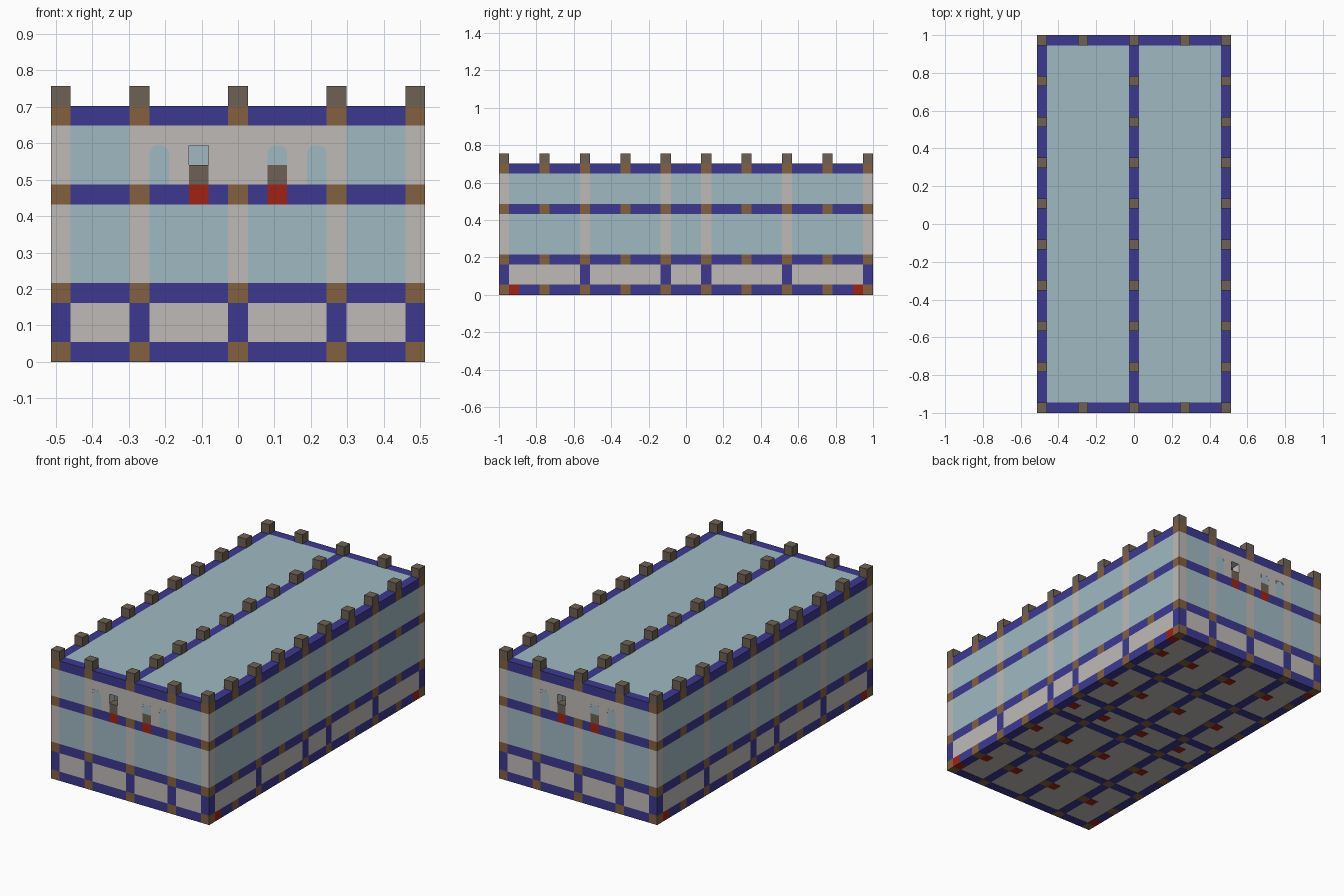
import bpy, bmesh, math

cube = bpy.data.objects.get("Cube")
if cube:
    bpy.data.objects.remove(cube)

U = 2 / 37                              # one building block
XS = [-9, -5, 0, 5, 9]                  # post positions across the front
YS = list(range(-18, 19, 4))            # post positions along the side
COLUMNS = [-10, -2, 2, 10]              # full-height side columns
FRONT, SIDE = -18, 9
BANDS = [0, 3, 8, 12]


def material(name, rgb):
    lin = [((c / 255 + 0.055) / 1.055) ** 2.4 for c in rgb] + [1]
    m = bpy.data.materials.new(name)
    m.use_nodes = True
    m.diffuse_color = lin
    m.node_tree.nodes["Principled BSDF"].inputs["Base Color"].default_value = lin
    return m


BLUE = material("deep blue", (60, 57, 144))
GLASS = material("pale blue", (160, 185, 194))
GREY = material("warm grey", (190, 186, 182))
BROWN = material("wood brown", (130, 97, 64))
STONE = material("dark stone", (110, 97, 83))
RED = material("red", (160, 34, 17))


def finish(name, bm, mat):
    bmesh.ops.recalc_face_normals(bm, faces=bm.faces)
    mesh = bpy.data.meshes.new(name)
    bm.to_mesh(mesh)
    bm.free()
    mesh.materials.append(mat)
    bpy.context.collection.objects.link(bpy.data.objects.new(name, mesh))


def blocks(name, mat, boxes, spin=True):
    """Boxes as inclusive block ranges (x, x, y, y, z, z), repeated by a half turn."""
    bm = bmesh.new()
    for x0, x1, y0, y1, z0, z1 in boxes:
        lo = (x0 - .5, y0 - .5, z0)
        hi = (x1 + .5, y1 + .5, z1 + 1)
        for s in ((1, -1) if spin else (1,)):
            verts = bmesh.ops.create_cube(bm, size=1)["verts"]
            for v in verts:
                p = [(hi[i] if v.co[i] > 0 else lo[i]) * U for i in range(3)]
                v.co = (p[0] * s, p[1] * s, p[2])
    finish(name, bm, mat)


def gaps(stops):
    """Block ranges left between neighbouring stops."""
    stops = sorted(stops)
    return [(a + 1, b - 1) for a, b in zip(stops, stops[1:]) if b - a > 1]


def front(x0, x1, z0, z1):
    return (x0, x1, FRONT, FRONT, z0, z1)


def side(y0, y1, z0, z1):
    return (SIDE, SIDE, y0, y1, z0, z1)


INNER_YS = YS[1:-1]

# End walls
blocks("end_wall_joints", BROWN, [front(x, x, z, z) for x in XS for z in BANDS])
blocks("end_wall_bands", BLUE, [front(a, b, z, z) for z in BANDS
       for a, b in gaps(XS + ([-2, 2] if z == 8 else []))])
blocks("end_wall_lower_posts", BLUE, [front(x, x, 1, 2) for x in XS])
blocks("end_wall_posts", GREY, [front(x, x, a, b) for x in XS for a, b in ((4, 7), (9, 11))])
blocks("end_wall_base_panels", GREY, [front(a, b, 1, 2) for a, b in gaps(XS)])
blocks("end_wall_glass", GLASS, [front(a, b, 4, 7) for a, b in gaps(XS)]
       + [front(a, b, 9, 11) for a, b in gaps(XS) if abs(a + b) > 8])
blocks("end_wall_upper_panels", GREY, [front(s * x, s * x, z, 11) for s in (-1, 1)
       for x, z in ((1, 9), (2, 11), (3, 9), (4, 11))])
blocks("window_panes", GLASS, [front(-4, -4, 9, 10), front(4, 4, 9, 10), front(2, 2, 10, 10)])
blocks("window_sills", STONE, [front(x, x, 9, 9) for x in (-2, 2)])
blocks("red_window_blocks", RED, [front(x, x, 8, 8) for x in (-2, 2)])

# Arch corners laid over the tops of the window panes
bm = bmesh.new()
r = 0.42
for turn in (1, -1):
    for cx in (-4, 2, 4):
        for s in (1, -1):
            outline = [(.5, 0)]
            for i in range(5):
                a = math.radians(90 - i * 22.5)
                outline.append((.5 - r + r * math.cos(a), -r + r * math.sin(a)))
            outline[0:1] = [(.5, -r), (.5, 0)]
            pts = [((cx + s * x) * U * turn, (FRONT - .515) * U * turn, (11 + z) * U)
                   for x, z in outline[:-1]]
            face = bm.faces.new([bm.verts.new(p) for p in pts])
            ext = bmesh.ops.extrude_face_region(bm, geom=[face])["geom"]
            for v in ext:
                if isinstance(v, bmesh.types.BMVert):
                    v.co.y += 0.003 * turn
finish("window_arch_corners", bm, GREY)

# Long side walls
blocks("side_wall_joints", BROWN, [side(y, y, z, z) for y in INNER_YS for z in BANDS])
blocks("side_wall_bands", BLUE, [side(a, b, z, z) for z in BANDS
       for a, b in gaps(YS + ([-17, 17] if z == 0 else []))])
blocks("side_wall_lower_posts", BLUE, [side(y, y, 1, 2) for y in COLUMNS])
blocks("side_wall_posts", GREY, [side(y, y, a, b) for y in COLUMNS for a, b in ((4, 7), (9, 11))])
bays = gaps(COLUMNS + [-18, 18])
blocks("side_wall_base_panels", GREY, [side(a, b, 1, 2) for a, b in bays])
blocks("side_wall_glass", GLASS, [side(a, b, c, d) for a, b in bays for c, d in ((4, 7), (9, 11))])
blocks("red_side_blocks", RED, [side(y, y, 0, 0) for y in (-17, 17)])

# Roof with central ridge
blocks("roof_glass", GLASS, [(1, 8, -17, 17, 12, 12)])
blocks("ridge_beam", BLUE, [(0, 0, a, b, 12, 12) for a, b in gaps(YS)], spin=False)
blocks("ridge_joints", BROWN, [(0, 0, y, y, 12, 12) for y in INNER_YS], spin=False)

# Merlons on the end walls, side walls and ridge
blocks("end_merlons", STONE, [front(x, x, 13, 13) for x in XS])
blocks("side_merlons", STONE, [side(y, y, 13, 13) for y in INNER_YS])
blocks("ridge_merlons", STONE, [(0, 0, y, y, 13, 13) for y in INNER_YS], spin=False)

# Underside grid
blocks("floor_beams", BLUE, [(x, x, a, b, 0, 0) for x in XS[1:-1] for a, b in gaps(YS)]
       + [(a, b, y, y, 0, 0) for y in COLUMNS for a, b in gaps(XS)], spin=False)
blocks("floor_joints", BROWN, [(x, x, y, y, 0, 0) for x in XS[1:-1] for y in INNER_YS], spin=False)
blocks("floor_panels", GREY, [(a, b, c, d, 0.03, -0.1) for a, b in gaps(XS) for c, d in bays],
       spin=False)
blocks("red_floor_blocks", RED, [(x - 1, x - 1, y, y, 0, 0) for x in XS[1:]
       for y in (-14, -6, 0, 6, 14)], spin=False)
